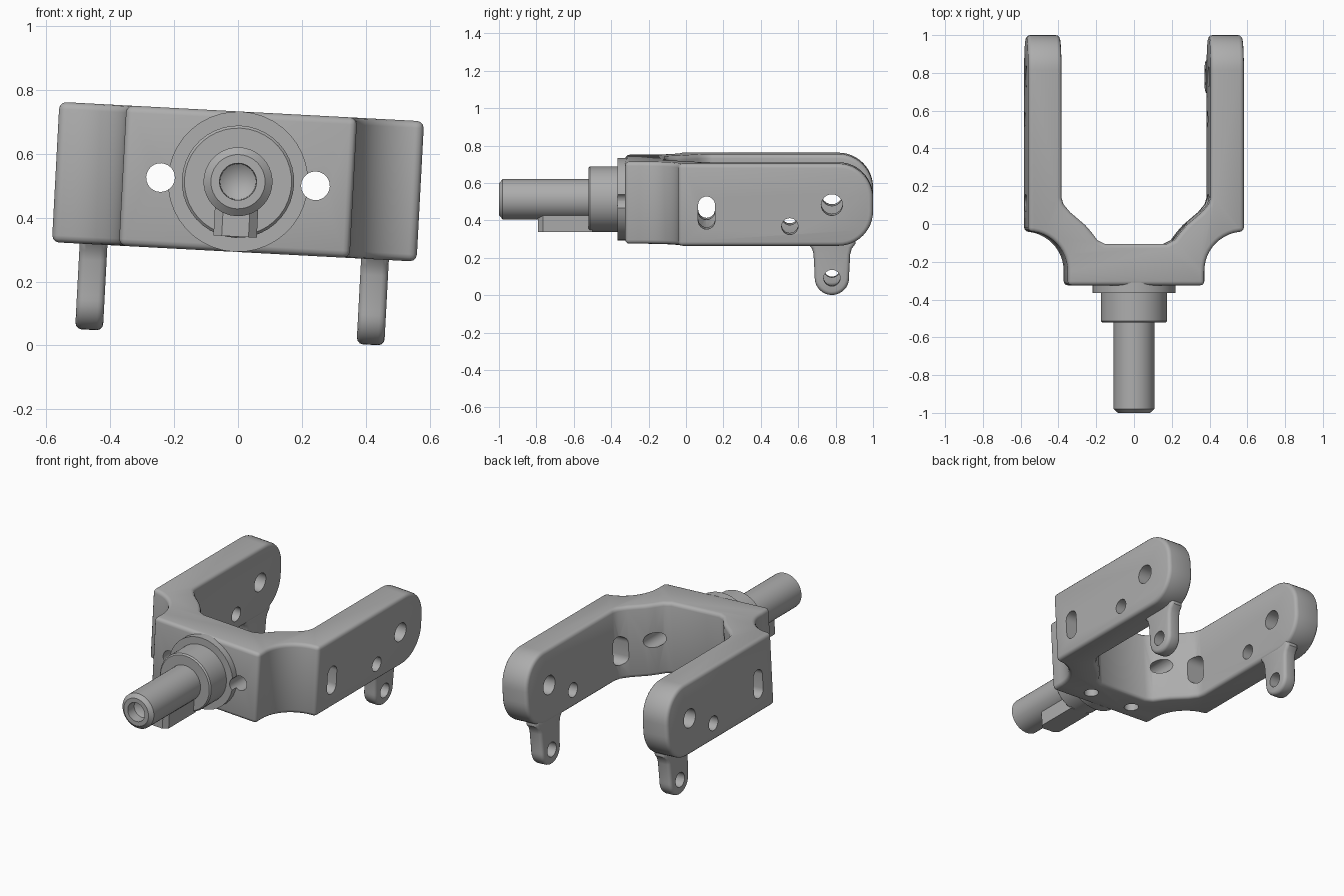
import bpy, bmesh, math
from mathutils import Matrix, Vector

if "Cube" in bpy.data.objects:
    bpy.data.objects.remove(bpy.data.objects["Cube"], do_unlink=True)

grey = bpy.data.materials.new("cast_grey")
grey.use_nodes = True
grey.diffuse_color = (0.42, 0.42, 0.42, 1)
grey.node_tree.nodes["Principled BSDF"].inputs["Base Color"].default_value = (0.42, 0.42, 0.42, 1)

# The whole part sits on its shaft axis with a slight roll
PLACE = Matrix.Translation((0, 0, 0.513)) @ Matrix.Rotation(math.radians(3.05), 4, 'Y')
HALF = 0.22


def arc(cx, cy, r, a0, a1, n):
    steps = [math.radians(a0 + (a1 - a0) * i / n) for i in range(n + 1)]
    return [(cx + r * math.cos(a), cy + r * math.sin(a)) for a in steps]


def prism(bm, pts, axis, lo, hi):
    """Extrude a 2D outline along an axis from lo to hi."""
    def to3d(p, d):
        return {'X': (d, p[0], p[1]), 'Y': (p[0], d, p[1]), 'Z': (p[0], p[1], d)}[axis]
    face = bm.faces.new([bm.verts.new(to3d(p, lo)) for p in pts])
    top = bmesh.ops.extrude_face_region(bm, geom=[face])["geom"]
    move = Vector(to3d((0, 0), hi - lo))
    bmesh.ops.translate(bm, vec=move, verts=[v for v in top if isinstance(v, bmesh.types.BMVert)])


def make(name, bm):
    bmesh.ops.recalc_face_normals(bm, faces=bm.faces[:])
    mesh = bpy.data.meshes.new(name)
    bm.to_mesh(mesh)
    bm.free()
    mesh.materials.append(grey)
    ob = bpy.data.objects.new(name, mesh)
    bpy.context.collection.objects.link(ob)
    ob.matrix_world = PLACE
    return ob


# Hole cutter: cross holes through both arms, wall holes and blind holes below
bm = bmesh.new()
for y, z, r in [(0.78, 0, 0.057), (0.555, -0.115, 0.044), (0.78, -0.396, 0.044)]:
    prism(bm, arc(y, z, r, 0, 345, 23), 'X', -0.8, 0.8)
slot = arc(0.11, 0.0, 0.045, 0, 180, 12) + arc(0.11, -0.085, 0.045, 180, 360, 12)
prism(bm, slot, 'X', -0.8, 0.8)
for s in (-1, 1):
    prism(bm, arc(s * 0.243, 0, 0.045, 0, 345, 23), 'Y', -0.5, 0.2)
    prism(bm, arc(s * 0.153, -0.22, 0.042, 0, 345, 23), 'Z', -0.4, -0.11)
cutter = make("hole_cutter", bm)
cutter.hide_render = True


def finish(ob, bevel=0, cut=True):
    """Round the edges, drill the holes and smooth the result."""
    if bevel:
        m = ob.modifiers.new("round", 'BEVEL')
        m.width, m.segments = bevel, 3
        m.limit_method, m.angle_limit = 'ANGLE', math.radians(40)
    if cut:
        m = ob.modifiers.new("drill", 'BOOLEAN')
        m.operation, m.object, m.solver = 'DIFFERENCE', cutter, 'EXACT'
    bpy.context.view_layer.update()
    graph = bpy.context.evaluated_depsgraph_get()
    mesh = bpy.data.meshes.new_from_object(ob.evaluated_get(graph))
    ob.modifiers.clear()
    ob.data = mesh
    bpy.ops.object.select_all(action='DESELECT')
    ob.select_set(True)
    bpy.context.view_layer.objects.active = ob
    bpy.ops.object.shade_smooth_by_angle(angle=math.radians(32))


# Fork body: mirrored plan outline with scooped shoulders
inner = [(0.165, -0.105), (0.205, -0.085), (0.235, -0.045), (0.27, -0.005),
         (0.35, 0.063), (0.385, 0.105), (0.395, 0.14), (0.395, 1.0)]
outer = [(0.572, 1.0)] + arc(0.572, -0.25, 0.21, 90, 180, 12) + [(0.362, -0.325)]
half = inner + outer
bm = bmesh.new()
prism(bm, half + [(-x, y) for x, y in reversed(half)], 'Z', -HALF, HALF)
# Rounded arm ends
ends = [e for e in bm.edges if all(v.co.y > 0.99 for v in e.verts)
        and abs(e.verts[0].co.z - e.verts[1].co.z) < 0.01]
bmesh.ops.bevel(bm, geom=ends, offset=0.185, offset_type='OFFSET', segments=12,
                profile=0.5, affect='EDGES')
finish(make("fork_body", bm), bevel=0.022)

# Hanging lugs under the arm ends, flared where they meet the arm
side = [(0.092, -0.38), (0.098, -0.27), (0.106, -0.24), (0.125, -0.215), (0.125, -0.17)]
lug = ([(0.78 - a, z) for a, z in reversed(side)]
       + arc(0.78, -0.396, 0.092, 180, 360, 16)
       + [(0.78 + a, z) for a, z in side])
for s, name in [(-1, "right_lug"), (1, "left_lug")]:
    bm = bmesh.new()
    prism(bm, lug, 'X', min(s * 0.398, s * 0.485), max(s * 0.398, s * 0.485))
    finish(make(name, bm), bevel=0.02)

# Turned shaft with centre hole, collar and flange
profile = [(0, -0.90), (0.056, -0.94), (0.058, -1.0), (0.085, -1.0), (0.108, -0.98),
           (0.108, -0.522), (0.168, -0.522), (0.176, -0.514), (0.176, -0.365),
           (0.22, -0.365), (0.22, -0.31), (0, -0.31)]
bm = bmesh.new()
verts = [bm.verts.new((r, y, 0)) for r, y in profile]
edges = [bm.edges.new(pair) for pair in zip(verts, verts[1:])]
bmesh.ops.spin(bm, geom=verts + edges, cent=(0, 0, 0), axis=(0, 1, 0),
               angle=math.tau, steps=40, use_duplicate=False)
bmesh.ops.remove_doubles(bm, verts=bm.verts[:], dist=0.0005)
finish(make("shaft_and_collar", bm))

# Key under the shaft with clipped front corners
bm = bmesh.new()
key = [(0.068, -0.5), (0.068, -0.765), (0.042, -0.79)]
prism(bm, key + [(-x, y) for x, y in reversed(key)], 'Z', -0.172, -0.05)
finish(make("shaft_key", bm), cut=False)

bpy.data.objects.remove(cutter, do_unlink=True)
